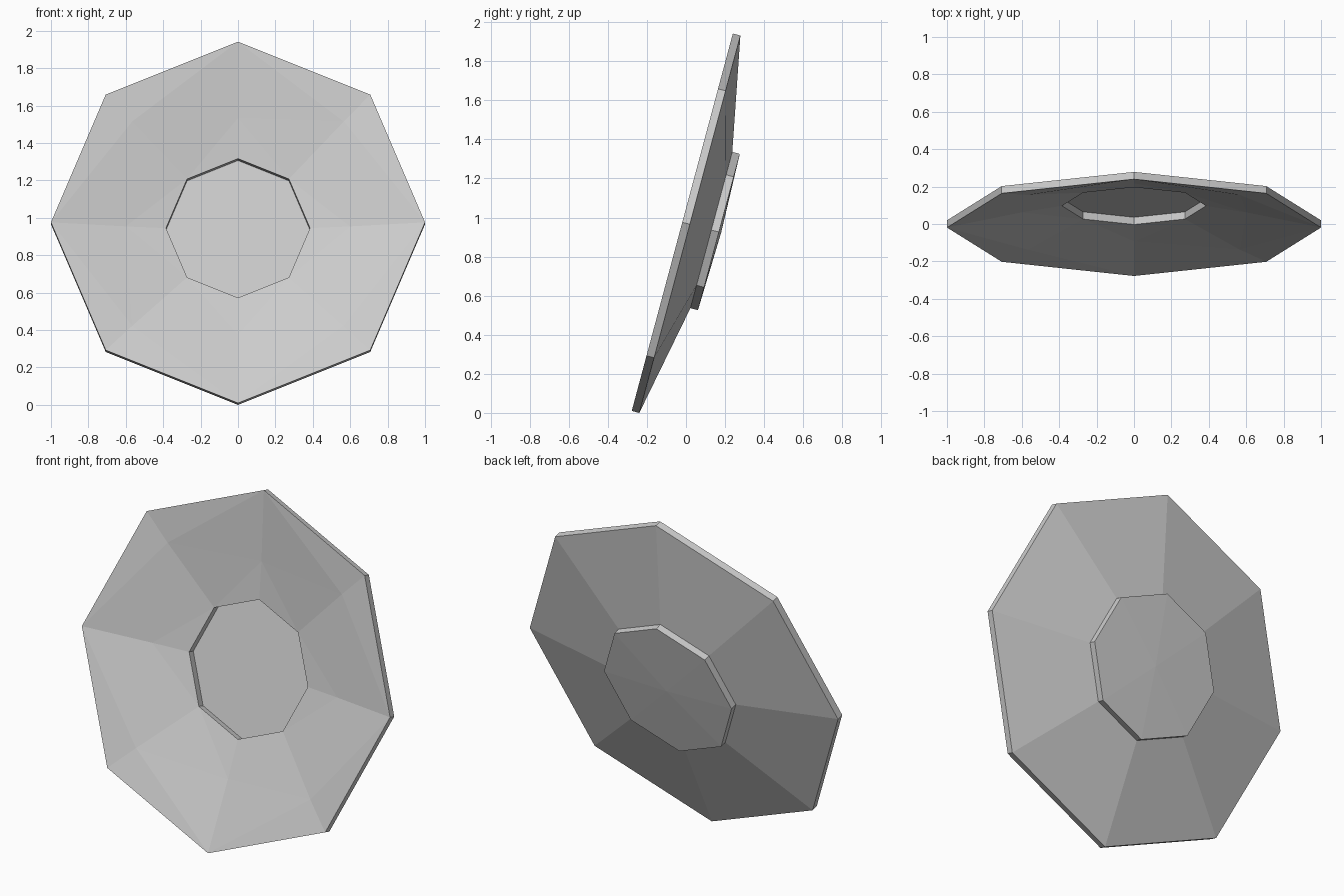
import bpy, bmesh
from math import cos, sin, pi, radians
from mathutils import Matrix, Vector

cube = bpy.data.objects.get("Cube")
if cube:
    bpy.data.objects.remove(cube, do_unlink=True)

grey = bpy.data.materials.new("light_grey")
grey.use_nodes = True
colour = (0.6, 0.6, 0.6, 1)
grey.diffuse_color = colour
grey.node_tree.nodes["Principled BSDF"].inputs["Base Color"].default_value = colour

SIDES = 8
TILT = Matrix.Translation((0, -0.019, 0.976)) @ Matrix.Rotation(radians(-15), 4, 'X')


def ring(bm, radius, depth, diag_radius=None, diag_depth=None):
    """Octagon around the dish axis; diagonal corners may differ."""
    verts = []
    for i in range(SIDES):
        r, d = radius, depth
        if i % 2 and diag_radius:
            r, d = diag_radius, diag_depth
        a = 2 * pi * i / SIDES
        verts.append(bm.verts.new((r * cos(a), d, r * sin(a))))
    return verts


def bridge(bm, a, b, split=False):
    """Join two rings with quads, or with triangles where they are not flat."""
    for i in range(SIDES):
        j = (i + 1) % SIDES
        if not split:
            bm.faces.new((a[i], a[j], b[j], b[i]))
        elif i % 2:
            bm.faces.new((a[i], a[j], b[j]))
            bm.faces.new((a[i], b[j], b[i]))
        else:
            bm.faces.new((a[i], a[j], b[i]))
            bm.faces.new((a[j], b[j], b[i]))


bm = bmesh.new()

# Flat floor of the central recess and its wall
floor = ring(bm, 0.385, 0.16)
bm.faces.new(floor)
lip = ring(bm, 0.385, 0.12)
bridge(bm, floor, lip)

# Faceted hollow front
middle = ring(bm, 0.6, 0.084, 0.8, 0.029)
rim_front = ring(bm, 1, 0)
bridge(bm, lip, middle, True)
bridge(bm, middle, rim_front, True)

# Rim band and sloping back
rim_back = ring(bm, 1, 0.04)
hub_front = ring(bm, 0.414, 0.154)
bridge(bm, rim_front, rim_back)
bridge(bm, rim_back, hub_front)

# Raised hub with a very shallow point behind
hub_back = ring(bm, 0.414, 0.194)
bridge(bm, hub_front, hub_back)
tip = bm.verts.new(Vector((0, 0.206, 0)))
for i in range(SIDES):
    bm.faces.new((hub_back[i], hub_back[(i + 1) % SIDES], tip))

bmesh.ops.recalc_face_normals(bm, faces=bm.faces)
bm.transform(TILT)
mesh = bpy.data.meshes.new("dish")
bm.to_mesh(mesh)
bm.free()
mesh.materials.append(grey)
dish = bpy.data.objects.new("dish", mesh)
bpy.context.collection.objects.link(dish)
